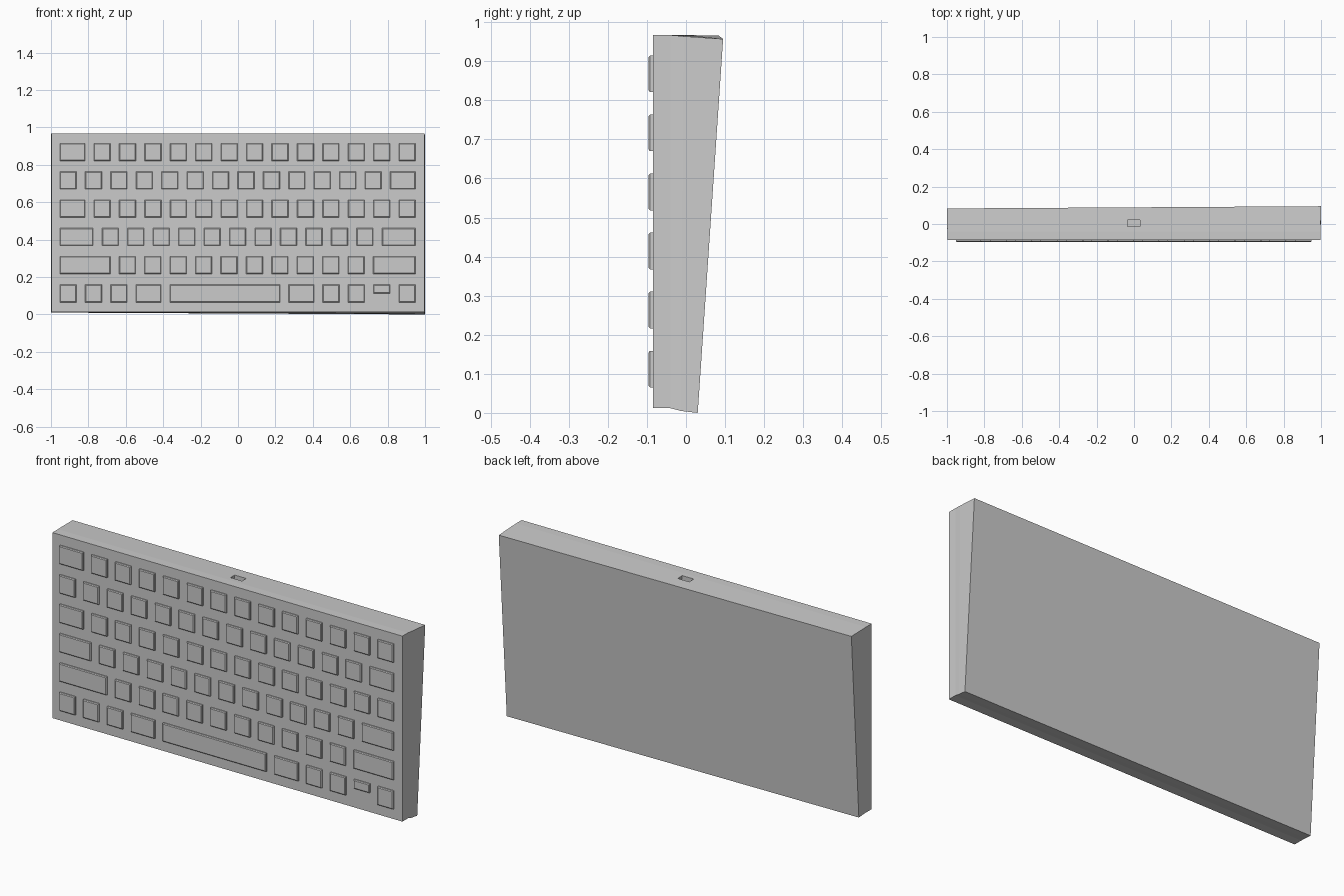
import bpy, bmesh

if "Cube" in bpy.data.objects:
    bpy.data.objects.remove(bpy.data.objects["Cube"])


def make_object(name, bm):
    bmesh.ops.recalc_face_normals(bm, faces=bm.faces[:])
    mesh = bpy.data.meshes.new(name)
    bm.to_mesh(mesh)
    bm.free()
    obj = bpy.data.objects.new(name, mesh)
    bpy.context.collection.objects.link(obj)
    return obj


def loft(bm, rings):
    """Skin a list of four-cornered rings and cap both ends."""
    loops = [[bm.verts.new(p) for p in ring] for ring in rings]
    n = len(loops[0])
    for a, b in zip(loops, loops[1:]):
        for i in range(n):
            j = (i + 1) % n
            bm.faces.new((a[i], a[j], b[j], b[i]))
    bm.faces.new(loops[0])
    bm.faces.new(loops[-1])


def rect(x0, x1, z0, z1, y):
    return [(x0, y, z0), (x1, y, z0), (x1, y, z1), (x0, y, z1)]


# Wedge case: square front block, slightly skewed sloping back
case_bm = bmesh.new()
loft(case_bm, [
    rect(-0.998, 0.996, 0.012, 0.967, -0.085),
    rect(-0.998, 0.996, 0.012, 0.967, -0.04),
    [(-0.999, -0.013, 0.012), (0.998, -0.013, 0.005),
     (0.998, -0.005, 0.964), (-0.999, -0.005, 0.967)],
    [(-1.0, 0.022, 0.010), (1.0, 0.03, 0.0),
     (1.0, 0.095, 0.957), (-1.0, 0.083, 0.966)],
])
case = make_object("keyboard_case", case_bm)

# Cable port recessed into the top edge
port_bm = bmesh.new()
loft(port_bm, [rect(-0.034, 0.032, 0.925, 1.0, -0.014),
               rect(-0.034, 0.032, 0.925, 1.0, 0.022)])
port = make_object("port_cutter", port_bm)
port.hide_render = True
port.hide_set(True)
cut = case.modifiers.new("port", 'BOOLEAN')
cut.operation = 'DIFFERENCE'
cut.solver = 'EXACT'
cut.object = port

# Key rows: widths from left to right
U, GAP, LEFT = 0.089, 0.0475, -0.953
W = U + GAP
ROWS = [
    [0.135] + [U] * 13,
    [U] * 13 + [0.135],
    [0.135] + [U] * 13,
    [0.179] + [U] * 11 + [0.179],
    [0.270] + [U] * 10 + [0.226],
    [U, U, U, 0.135, 0.589, 0.135, U, U, U, U],
]
KEY_H, PITCH, TOP_Z, TAPER = 0.094, 0.1512, 0.868, 0.004

for r, widths in enumerate(ROWS):
    bm = bmesh.new()
    x, zc = LEFT, TOP_Z - r * PITCH
    # stretch the gaps so that every row ends flush on the right
    gap = (0.949 - LEFT - sum(widths)) / (len(widths) - 1)
    for k, w in enumerate(widths):
        z0, z1 = zc - KEY_H / 2, zc + KEY_H / 2
        if r == 5 and k == 8:       # half-height arrow key
            z0 = zc + 0.001
        t = TAPER
        loft(bm, [rect(x, x + w, z0, z1, -0.083),
                  rect(x, x + w, z0, z1, -0.092),
                  rect(x + t, x + w - t, z0 + t, z1 - t, -0.0955)])
        x += w + gap
    make_object(f"key_row_{r + 1}", bm)
